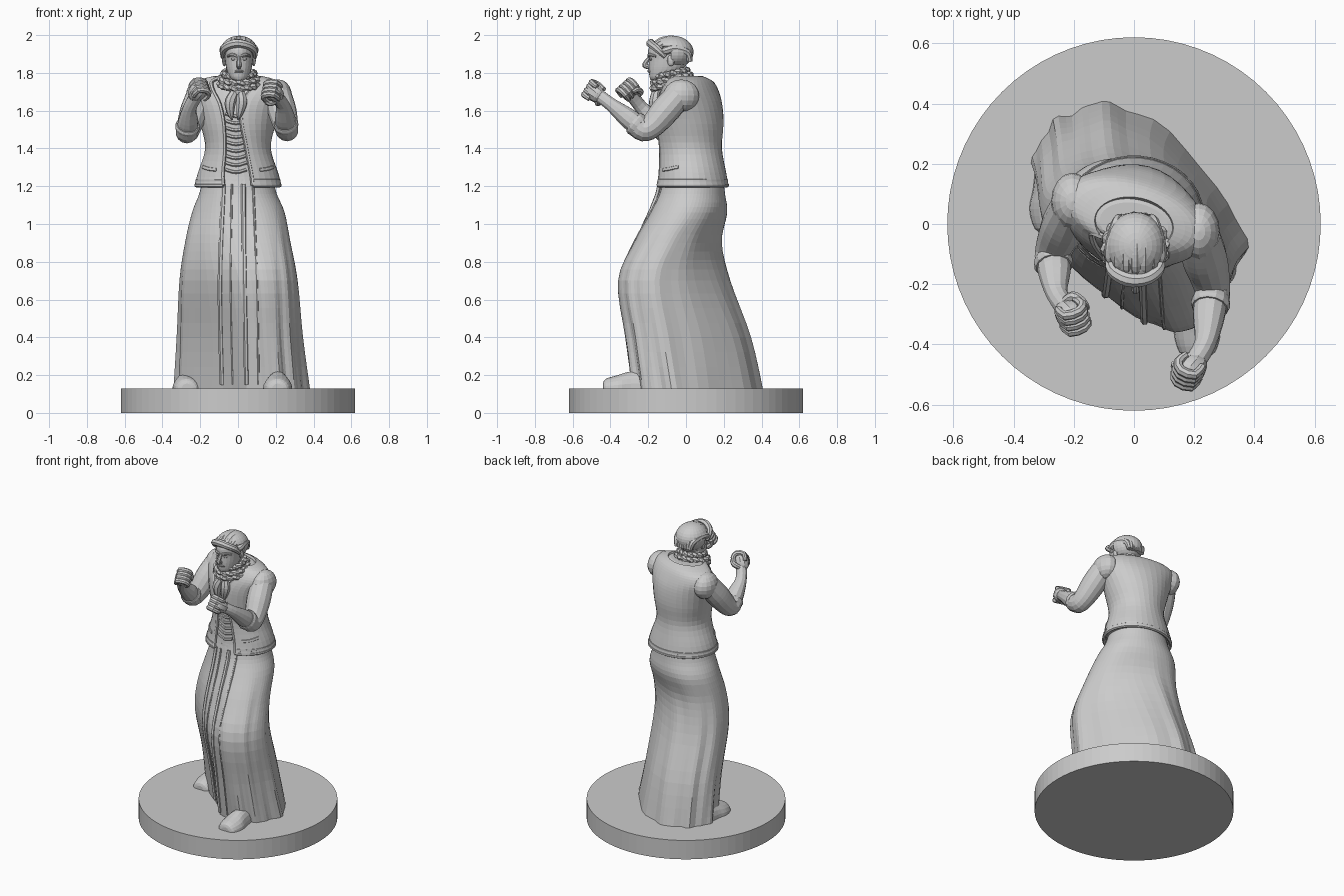
import bpy, bmesh
from math import sin, cos, pi, exp, radians
from mathutils import Vector as V, Matrix
from mathutils.bvhtree import BVHTree

if "Cube" in bpy.data.objects:
    bpy.data.objects.remove(bpy.data.objects["Cube"])


def spline(keys, k=4):
    """Catmull-Rom through tuples of any length."""
    out = []
    for i in range(len(keys) - 1):
        a, b, c, d = (keys[max(0, min(len(keys) - 1, i + j))] for j in (-1, 0, 1, 2))
        for s in range(k):
            t = s / k
            out.append(tuple(q + .5 * t * (r - p + t * (2*p - 5*q + 4*r - w + t * (3*(q - r) + w - p)))
                             for p, q, r, w in zip(a, b, c, d)))
    return out + [tuple(keys[-1])]


def loft(name, rings, closed=True, thick=0):
    bm = bmesh.new()
    rows = [[bm.verts.new(p) for p in r] for r in rings]
    n = len(rows[0])
    for a, b in zip(rows, rows[1:]):
        for i in range(n if closed else n - 1):
            j = (i + 1) % n
            bm.faces.new((a[i], a[j], b[j], b[i]))
    if closed:
        bm.faces.new(rows[0][::-1])
        bm.faces.new(rows[-1])
        bmesh.ops.recalc_face_normals(bm, faces=bm.faces)
    ob = to_object(name, bm)
    if thick:
        m = ob.modifiers.new("thickness", "SOLIDIFY")
        m.thickness, m.offset = thick, 0
    return ob


def to_object(name, bm):
    me = bpy.data.meshes.new(name)
    bm.to_mesh(me)
    bm.free()
    ob = bpy.data.objects.new(name, me)
    bpy.context.collection.objects.link(ob)
    return ob


def limb(name, keys, n=10, k=4):
    """Round tube through (x, y, z, radius) keys."""
    pts = spline(keys, k)
    ps = [V(p[:3]) for p in pts]
    rings, u = [], V((.31, .9, .29))
    for i, p in enumerate(ps):
        t = (ps[min(i + 1, len(ps) - 1)] - ps[max(i - 1, 0)]).normalized()
        u = (u - t * u.dot(t)).normalized()
        w = t.cross(u)
        rings.append([p + pts[i][3] * (u * cos(2*pi*j/n) + w * sin(2*pi*j/n)) for j in range(n)])
    return loft(name, rings)


def ball(name, loc, size, seg=16):
    bm = bmesh.new()
    bmesh.ops.create_uvsphere(bm, u_segments=seg, v_segments=seg * 2 // 3, radius=1)
    bm.transform(Matrix.Translation(loc) @ Matrix.Diagonal((*size, 1)))
    return to_object(name, bm)


def trim(name, target, xz, r, k=6):
    """Cord laid on the front of a part along (x, z) points."""
    me = target.data
    tree = BVHTree.FromPolygons([v.co for v in me.vertices], [p.vertices[:] for p in me.polygons])
    keys = []
    for x, z in spline(xz, k):
        hit = tree.ray_cast(V((x, -1, z)), V((0, 1, 0)))[0]
        if hit:
            keys.append((x, hit.y, z, r))
    limb(name, keys, 6, 1)


def oval(z, cx, cy, rx, ry, rot=0, gap=0, n=32):
    """Oval ring; gap opens it at the front."""
    m = n if not gap else n - 1
    c, s = cos(radians(rot)), sin(radians(rot))
    out = []
    for i in range(n):
        a = -pi/2 + gap + (2*pi - 2*gap) * i / m
        x, y = rx * cos(a), ry * sin(a)
        out.append(V((cx + x*c - y*s, cy + x*s + y*c, z)))
    return out


# Base disc
loft("base", [oval(z, 0, 0, .62, .62, n=72) for z in (0, .13)])

# Skirt: each section wraps two leg circles (z, Ax, Ay, Ar, Bx, By, Br, side fullness)
def skirt_ring(z, ax, ay, ar, bx, by, br, full):
    out = []
    for i in range(64):
        a = 2 * pi * i / 64
        d = V((cos(a), sin(a)))
        ha, hb = ax*d.x + ay*d.y + ar, bx*d.x + by*d.y + br
        w = 1 / (1 + exp(-14 * (ha - hb)))
        fold = .009 * max(0, 1.1 - z) * (sin(9*a + 2*z) + .6 * sin(15*a - z))
        fold += full * max(0, cos(a - .65)) ** 3
        p = w * (V((ax, ay)) + ar*d) + (1 - w) * (V((bx, by)) + br*d) + fold * d
        out.append((p.x, p.y, z))
    return out

skirt = loft("skirt", [skirt_ring(*s) for s in spline([
    (.125, .155, -.11, .18, -.135, .185, .2, .07), (.4, .14, -.155, .17, -.13, .13, .195, .06),
    (.7, .13, -.20, .165, -.12, .03, .195, .05), (.9, .105, -.12, .17, -.1, .01, .19, .03),
    (1.06, .075, -.02, .185, -.065, .04, .195, .01), (1.16, .05, .02, .175, -.045, .035, .18, 0),
    (1.24, .04, .03, .165, -.04, .03, .165, 0)])])
for x, r in ((-.095, .013), (-.04, .006), (.035, .013), (.1, .006)):
    trim("skirt_front_pleat", skirt, [(x*.8, 1.21), (x, .7), (x + .01, .15)], r)

# Shoes
for x, y, name in ((.21, -.29, "front_shoe"), (-.27, .12, "rear_shoe")):
    keys = [(-.15, .03, .03), (-.135, .06, .055), (-.07, .078, .075), (.0, .065, .095), (.1, .055, .1)]
    loft(name, [[(x + rx*cos(pi*j/10), y + dy, .125 + max(0, h*sin(pi*j/10))) for j in range(11)]
                for dy, rx, h in spline(keys, 3)])

# Torso: blouse inside, open vest outside (z, cx, cy, rx, ry, rotation, front gap)
body = spline([(1.205, 0, .03, .222, .188, 0, .36), (1.27, 0, .03, .205, .175, -2, .38),
               (1.40, 0, .022, .166, .16, -5, .36), (1.53, 0, .022, .192, .168, -10, .26),
               (1.63, 0, .02, .222, .16, -14, .28), (1.70, 0, .02, .245, .135, -16, .42),
               (1.75, 0, .02, .215, .105, -16, .6), (1.775, 0, .0, .13, .085, -10, .8)])
blouse = loft("blouse", [oval(z, cx, cy, rx - .015, ry - .015, rot) for z, cx, cy, rx, ry, rot, g in body])
vest_rings = [oval(*s) for s in body]
vest = loft("vest", vest_rings, False, .016)
for e in (0, -1):
    limb("vest_front_edge", [(*r[e], .011) for r in vest_rings], 6, 1)
for i in (0, 2):
    limb("vest_hem_trim", [(*p, .011) for p in vest_rings[i]], 6, 1)
for s in (-1, 1):
    trim("vest_pocket", vest, [(s*.11, 1.285), (s*.15, 1.29), (s*.18, 1.30)], .014)

# Blouse gathers and neck scarf
for i in range(9):
    z = 1.28 + i * .037
    trim("blouse_gather", blouse, [(-.065, z + .008), (-.01, z - .006), (.045, z + .008)], .009, 3)
for s in (-1, 1):
    limb("scarf_tail", [(s*.01, -.155, 1.71, .02), (s*.03 - .01, -.165, 1.65, .03),
                        (s*.025 - .015, -.165, 1.59, .02), (s*.015 - .015, -.16, 1.55, .004)], 8)
ball("scarf_knot", (0, -.16, 1.70), (.03, .022, .025), 10)

# Neck and ruffled collar
limb("neck", [(0, -.03, 1.7, .075), (0, -.06, 1.77, .065), (0, -.085, 1.84, .058)], 16)
for z, r in ((1.74, .1), (1.768, .097), (1.797, .08)):
    keys = []
    for i in range(81):
        a = 2 * pi * i / 80
        q = r + .005 * sin(16 * a)
        keys.append((.005 + q*cos(a), -.075 + q*sin(a), z + .22*r*sin(a) + .004*cos(16*a), .016))
    limb("collar_ruffle", keys, 6, 1)

# Head and face
loft("head", [oval(z, .005, cy, rx, ry, n=24) for z, cy, rx, ry in spline([
    (1.757, -.15, .02, .028), (1.775, -.132, .048, .06), (1.82, -.105, .066, .092),
    (1.87, -.092, .074, .104), (1.92, -.088, .077, .112), (1.96, -.08, .065, .095), (1.985, -.075, .03, .04)])])
limb("nose", [(.005, -.19, 1.885, .009), (.005, -.21, 1.86, .012), (.005, -.218, 1.84, .014),
              (.005, -.192, 1.83, .012)], 8)
limb("mouth", [(-.022, -.183, 1.806, .004), (.005, -.197, 1.81, .008), (.032, -.183, 1.806, .004)], 8)
ball("chin", (.005, -.172, 1.775), (.024, .02, .018), 10)
for s, side in ((-1, "left"), (1, "right")):
    limb(side + "_brow", [(.005 + s*.012, -.197, 1.888, .008), (.005 + s*.035, -.192, 1.896, .009),
                          (.005 + s*.06, -.16, 1.888, .006)], 8)
    ball(side + "_eye", (.005 + s*.03, -.187, 1.873), (.013, .008, .007), 10)
    ball(side + "_ear", (.005 + s*.078, -.08, 1.865), (.012, .02, .03), 10)

# Swept-back hair with a raised front roll
hair = ball("hair", (.005, -.072, 1.91), (.1, .112, .087), 24)
for v in hair.data.vertices:
    c = v.co
    if c.z < 1.93 and c.y < -.08:
        c.y = -.08
for i in range(7):
    u = (i - 3) / 3
    h = .085 * (1 - .55 * u * u)
    limb("hair_lock", [(.005 + u*.078, -.165 + .045*u*u, 1.935 - .02*u*u, .018),
                       (.005 + u*.082, -.135 + .03*u*u, 1.89 + h - .01, .022),
                       (.005 + u*.078, -.06, 1.89 + h, .022),
                       (.005 + u*.06, .005, 1.885 + h*.6, .02), (.005 + u*.05, .02, 1.86, .015)], 8)
limb("hair_front_roll", [(-.082, -.11, 1.885, .012), (-.072, -.155, 1.93, .02), (-.02, -.185, 1.955, .024),
                         (.04, -.182, 1.95, .022), (.082, -.15, 1.925, .02), (.09, -.11, 1.885, .012)], 8)


# Raised arms with clenched fists
def arm(side, shoulder, elbow, wrist, fist, inward):
    S, E, W, F = map(V, (shoulder, elbow, wrist, fist))
    cuff = E.lerp(W, .3)
    limb(side + "_sleeve", [(*S, .072), (*S.lerp(E, .4), .076), (*S.lerp(E, .8), .066),
                            (*E.lerp(W, .08), .06), (*cuff, .062)], 14)
    limb(side + "_cuff", [(*E.lerp(W, .2), .062), (*cuff, .066), (*E.lerp(W, .36), .06)], 14, 2)
    limb(side + "_forearm", [(*E, .05), (*E.lerp(W, .45), .055), (*W, .036), (*F, .036)], 12)
    ball(side + "_vest_shoulder", S + V((0, .02, .005)), (.07, .095, .085), 16)
    f = (F - W).normalized()
    s = f.cross(V(inward)).normalized()
    p = s.cross(f)

    def at(a, b, c, r):
        return (*(F + .9 * (f*a + s*b + p*c)), r * .92)
    limb(side + "_palm", [at(-.045, 0, -.005, .03), at(-.02, 0, -.008, .046),
                          at(.02, 0, -.004, .052), at(.045, 0, 0, .042)], 10)
    for i in range(4):
        b = (i - 1.5) * .028
        limb(side + "_finger", [at(.0, b, -.04, .014), at(.05, b, -.032, .018), at(.06, b, .02, .018),
                                at(.03, b, .046, .017), at(-.012, b, .034, .013)], 8, 2)
    limb(side + "_thumb", [at(-.04, .025, .005, .018), at(-.025, .045, .035, .019),
                           at(.01, .03, .055, .016), at(.02, .0, .06, .012)], 8, 3)

arm("right", (.215, -.045, 1.675), (.262, -.21, 1.485), (.235, -.40, 1.635), (.19, -.475, 1.69), (-1, .3, 0))
arm("left", (-.205, .055, 1.675), (-.272, -.09, 1.475), (-.255, -.235, 1.615), (-.212, -.295, 1.695), (1, .3, 0))
